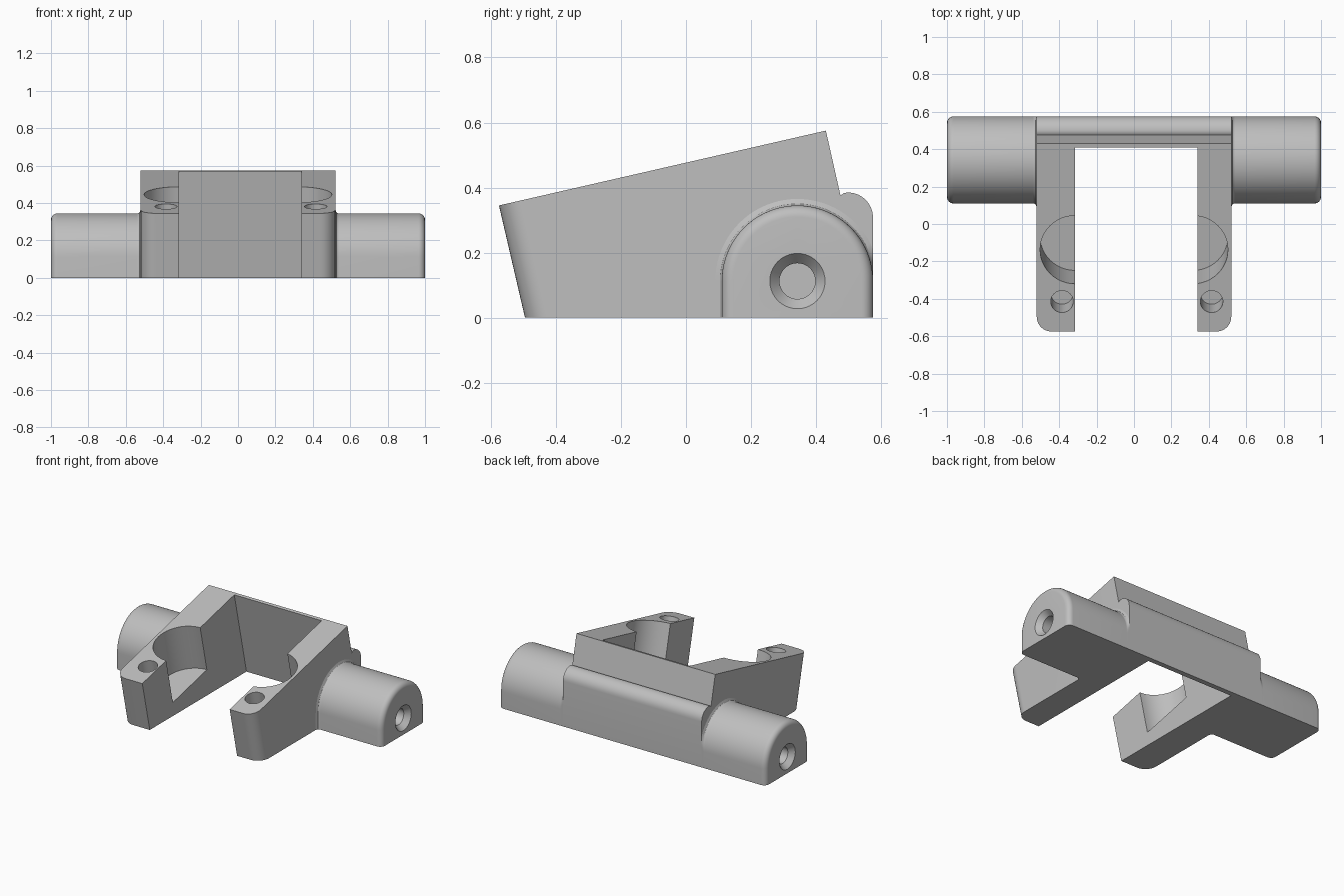
import bpy, bmesh, math
from mathutils import Matrix, Vector

cube = bpy.data.objects.get("Cube")
if cube:
    bpy.data.objects.remove(cube, do_unlink=True)

grey = bpy.data.materials.new("light_grey")
grey.use_nodes = True
colour = (0.52, 0.52, 0.52, 1)
grey.diffuse_color = colour
grey.node_tree.nodes["Principled BSDF"].inputs["Base Color"].default_value = colour

TILT = math.atan2(0.23, 1.005)
HALF = 0.52                      # half width of the body
END_Y, END_Z, END_R = 0.3425, 0.1125, 0.2325


def make(name, bm):
    bmesh.ops.recalc_face_normals(bm, faces=bm.faces)
    mesh = bpy.data.meshes.new(name)
    bm.to_mesh(mesh)
    bm.free()
    mesh.materials.append(grey)
    obj = bpy.data.objects.new(name, mesh)
    bpy.context.scene.collection.objects.link(obj)
    return obj


def loft(rings):
    """Skin a row of equal rings and cap both ends."""
    bm = bmesh.new()
    rows = [[bm.verts.new(p) for p in ring] for ring in rings]
    n = len(rows[0])
    for a, b in zip(rows, rows[1:]):
        for i in range(n):
            j = (i + 1) % n
            bm.faces.new((a[i], a[j], b[j], b[i]))
    bm.faces.new(rows[0])
    bm.faces.new(rows[-1])
    return bm


def cut(obj, cutters):
    for c in cutters:
        c.hide_render = True
        mod = obj.modifiers.new("cut", "BOOLEAN")
        mod.operation, mod.solver, mod.object = "DIFFERENCE", "EXACT", c
    bpy.context.view_layer.update()
    graph = bpy.context.evaluated_depsgraph_get()
    mesh = bpy.data.meshes.new_from_object(obj.evaluated_get(graph))
    obj.modifiers.clear()
    obj.data = mesh
    for c in cutters:
        bpy.data.objects.remove(c, do_unlink=True)


def smooth(obj):
    bpy.ops.object.select_all(action="DESELECT")
    obj.select_set(True)
    bpy.context.view_layer.objects.active = obj
    bpy.ops.object.shade_smooth_by_angle(angle=math.radians(30))


def top_frame(x, y):
    """Frame on the sloping top face, with z square to the slope."""
    z = 0.345 + (y + 0.575) * math.tan(TILT)
    return Matrix.Translation((x, y, z)) @ Matrix.Rotation(TILT, 4, "X")


def bore(name, x, y, radius, depth):
    bm = bmesh.new()
    bmesh.ops.create_cone(bm, cap_ends=True, segments=48, radius1=radius, radius2=radius,
                          depth=depth + 0.2, matrix=top_frame(x, y) @ Matrix.Translation((0, 0, 0.1 - depth / 2)))
    return make(name, bm)


# Body: sloping block with a rounded ridge along the back
profile = [(-0.495, 0), (-0.575, 0.345), (0.43, 0.575), (0.475, 0.375), (0.485, 0.383)]
for i in range(9):
    a = math.radians(90 - 90 * i / 8)
    profile.append((0.498 + 0.077 * math.cos(a), 0.308 + 0.077 * math.sin(a)))
profile.append((0.575, 0))
bm = loft([[(x, y, z) for y, z in profile] for x in (-HALF, HALF)])
corners = [e for e in bm.edges
           if all(v.co.y < -0.4 for v in e.verts) and abs(e.verts[0].co.x - e.verts[1].co.x) < 0.01]
bmesh.ops.bevel(bm, geom=corners, offset=0.08, segments=10, profile=0.5, affect="EDGES")
body = make("body", bm)

# Slot, side pockets and small holes, all square to the sloping top
bm = bmesh.new()
bmesh.ops.create_cube(bm, size=1, matrix=top_frame(0.0125, 0.41)
                      @ Matrix.Translation((0, -0.8, -0.25)) @ Matrix.Diagonal((0.655, 1.6, 1.5, 1)))
cutters = [make("slot_cutter", bm)]
for s in (-1, 1):
    cutters.append(bore("pocket_cutter", s * 0.315, -0.1375, 0.187, 0.32))
    cutters.append(bore("hole_cutter", 0.015 + s * 0.4, -0.415, 0.06, 0.2))
cut(body, cutters)
smooth(body)


# Arched side ends: flared at the body, rounded at the tip, countersunk
def arch(x, grow):
    r = END_R + grow
    ring = [(x, END_Y - r, 0)]
    for i in range(41):
        a = math.pi * (1 - i / 40)
        ring.append((x, END_Y + r * math.cos(a), END_Z + r * math.sin(a)))
    ring.append((x, END_Y + r, 0))
    return [(px, min(py, 0.575), pz) for px, py, pz in ring]


FLARE, ROUND = 0.02, 0.035
stations = []
for i in range(6):
    a = math.radians(90 * i / 5)
    stations.append((HALF + FLARE * math.sin(a), FLARE * (1 - math.sin(math.acos(1 - math.sin(a))))))
for i in range(8):
    a = math.radians(90 * i / 7)
    stations.append((1 - ROUND + ROUND * math.sin(a), -ROUND * (1 - math.cos(a))))

sink = [(0.9, 0.055), (0.965, 0.055), (1.0, 0.085), (1.02, 0.085)]
for name, s in (("right_end", -1), ("left_end", 1)):
    end = make(name, loft([arch(s * x, g) for x, g in stations]))
    rings = [[(s * x, END_Y + r * math.cos(t), END_Z + r * math.sin(t))
              for t in (math.tau * k / 40 for k in range(40))] for x, r in sink]
    cut(end, [make("screw_cutter", loft(rings))])
    smooth(end)
